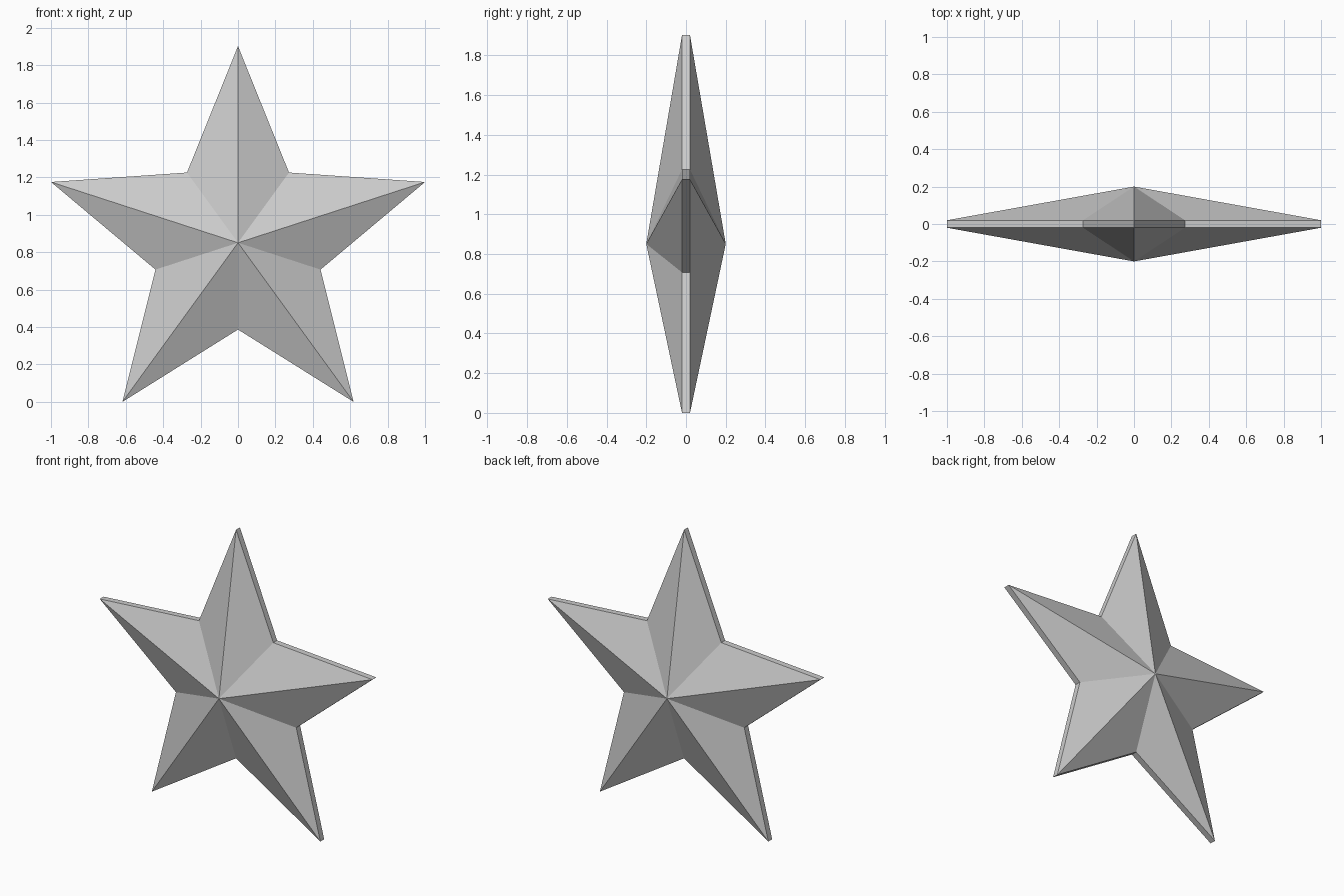
import bpy, bmesh
from math import sin, cos, pi

if "Cube" in bpy.data.objects:
    bpy.data.objects.remove(bpy.data.objects["Cube"])

POINTS = 5
OUTER = 1 / sin(2 * pi / POINTS)      # tip radius, gives a total width of 2
INNER = 0.464                         # notch radius
CENTRE_Z = OUTER * cos(pi / POINTS)   # lower tips rest on z = 0
RIM, APEX = 0.02, 0.2                 # half thickness at the edge and the middle

bm = bmesh.new()


def outline(y):
    """Ring of alternating tips and notches at depth y."""
    ring = []
    for i in range(2 * POINTS):
        r = INNER if i % 2 else OUTER
        a = i * pi / POINTS
        ring.append(bm.verts.new((r * sin(a), y, CENTRE_Z + r * cos(a))))
    return ring


front, back = outline(-RIM), outline(RIM)
front_apex = bm.verts.new((0, -APEX, CENTRE_Z))
back_apex = bm.verts.new((0, APEX, CENTRE_Z))

# Faceted front and back, joined by a thin rim
for i in range(2 * POINTS):
    j = (i + 1) % (2 * POINTS)
    bm.faces.new((front[i], front[j], front_apex))
    bm.faces.new((back[j], back[i], back_apex))
    bm.faces.new((front[j], front[i], back[i], back[j]))

bmesh.ops.recalc_face_normals(bm, faces=bm.faces)
mesh = bpy.data.meshes.new("star")
bm.to_mesh(mesh)
bm.free()
bpy.context.collection.objects.link(bpy.data.objects.new("star", mesh))
